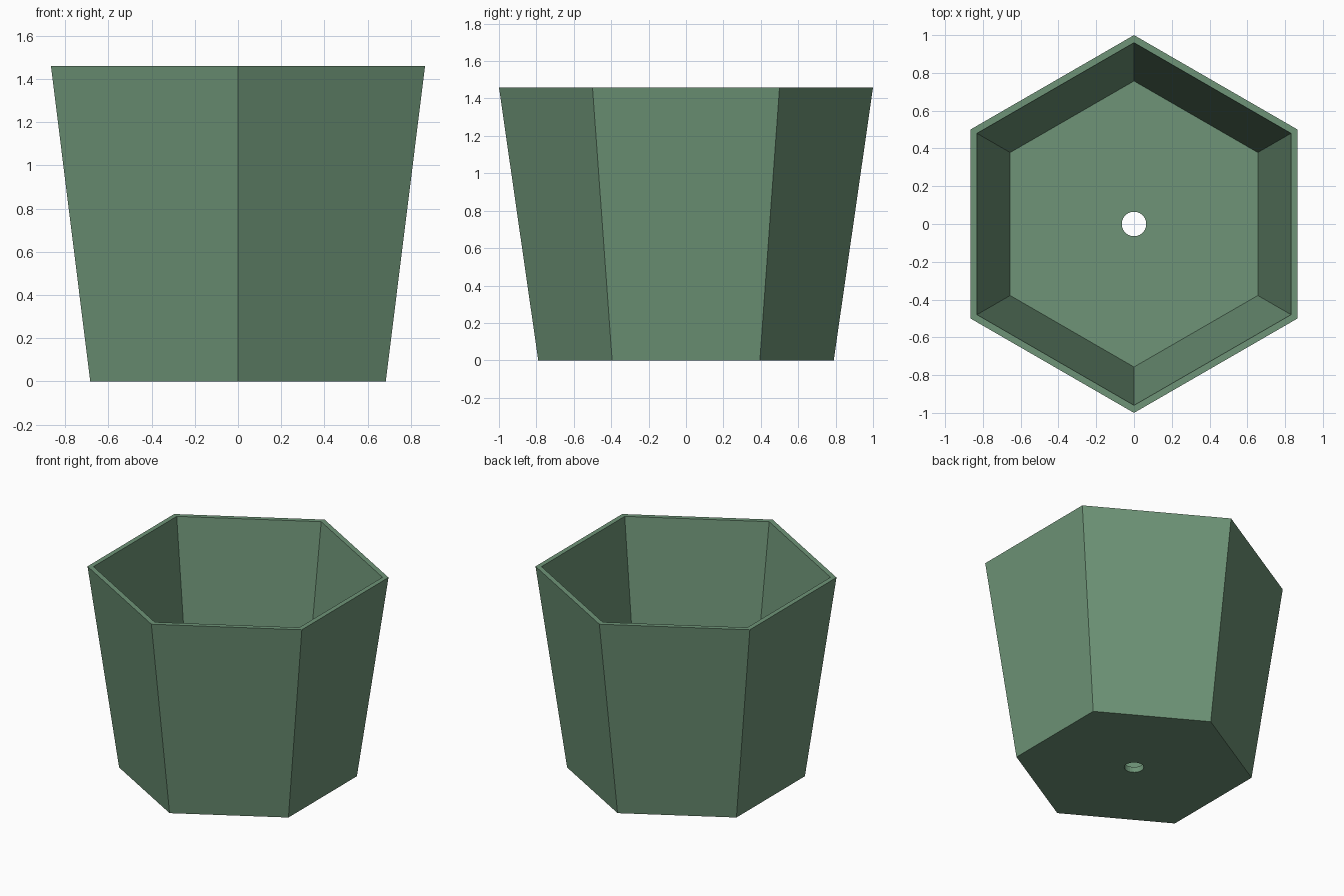
import bpy, bmesh
from math import sin, cos, pi

if "Cube" in bpy.data.objects:
    bpy.data.objects.remove(bpy.data.objects["Cube"])

SIDES, SEG = 6, 4            # hexagonal pot, hole segments per pot side
HEIGHT, FLOOR = 1.46, 0.04

green = bpy.data.materials.new("sage green")
green.diffuse_color = (0.156, 0.296, 0.185, 1)
green.use_nodes = True
green.node_tree.nodes["Principled BSDF"].inputs["Base Color"].default_value = green.diffuse_color

bm = bmesh.new()


def ring(radius, z, n):
    return [bm.verts.new((radius * sin(2 * pi * i / n), radius * cos(2 * pi * i / n), z))
            for i in range(n)]


def band(a, b):
    n = len(a)
    for i in range(n):
        j = (i + 1) % n
        bm.faces.new((a[i], a[j], b[j], b[i]))


def plate(outer, hole):
    # flat hexagon around the drain hole, one face per side
    n = len(hole)
    for i in range(SIDES):
        arc = [hole[(i * SEG + k) % n] for k in range(SEG, -1, -1)]
        bm.faces.new([outer[i], outer[(i + 1) % SIDES]] + arc)


# tapered walls and rim
outer_base = ring(0.79, 0, SIDES)
outer_rim = ring(1.0, HEIGHT, SIDES)
inner_rim = ring(0.96, HEIGHT, SIDES)
inner_floor = ring(0.757, FLOOR, SIDES)
band(outer_base, outer_rim)
band(outer_rim, inner_rim)
band(inner_rim, inner_floor)

# floor with drain hole
hole_top = ring(0.065, FLOOR, SIDES * SEG)
hole_base = ring(0.065, 0, SIDES * SEG)
plate(inner_floor, hole_top)
plate(outer_base, hole_base)
band(hole_top, hole_base)

bmesh.ops.recalc_face_normals(bm, faces=bm.faces)
mesh = bpy.data.meshes.new("planter_pot")
bm.to_mesh(mesh)
bm.free()
mesh.materials.append(green)
pot = bpy.data.objects.new("planter_pot", mesh)
bpy.context.collection.objects.link(pot)
